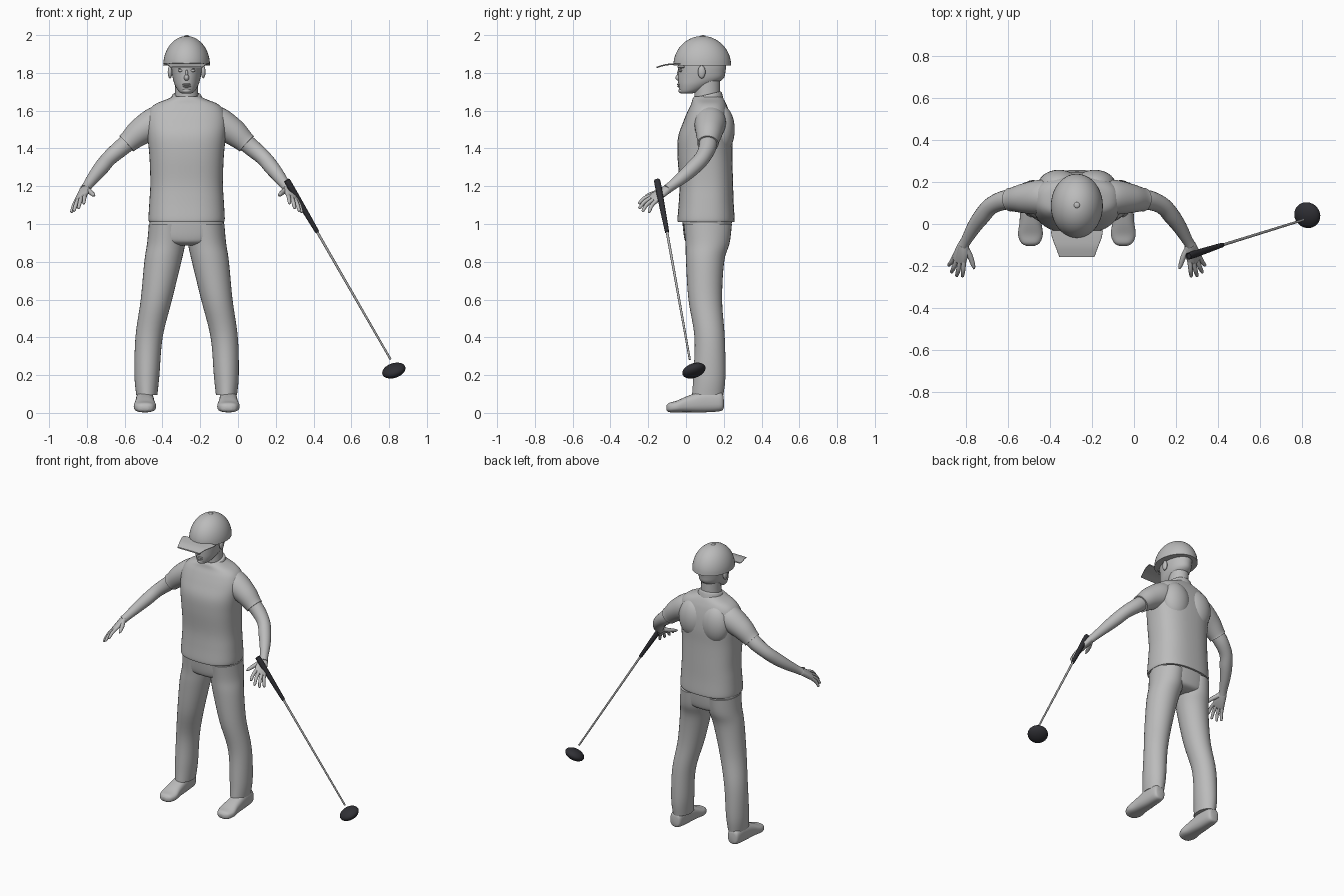
import bpy, bmesh
from math import sin, cos, pi, radians
from mathutils import Vector as V

if "Cube" in bpy.data.objects:
    bpy.data.objects.remove(bpy.data.objects["Cube"])

CX = -0.272  # body centre line


def material(name, r, g, b):
    m = bpy.data.materials.new(name)
    m.use_nodes = True
    m.diffuse_color = (r, g, b, 1)
    m.node_tree.nodes["Principled BSDF"].inputs["Base Color"].default_value = (r, g, b, 1)
    return m


GREY = material("light grey", 0.5, 0.5, 0.5)
DARK = material("dark rubber", 0.03, 0.03, 0.036)
STEEL = material("steel grey", 0.45, 0.45, 0.45)


def finish(name, bm, mat, angle=45):
    bmesh.ops.recalc_face_normals(bm, faces=bm.faces)
    me = bpy.data.meshes.new(name)
    bm.to_mesh(me)
    bm.free()
    me.materials.append(mat)
    ob = bpy.data.objects.new(name, me)
    bpy.context.collection.objects.link(ob)
    bpy.ops.object.select_all(action='DESELECT')
    ob.select_set(True)
    bpy.context.view_layer.objects.active = ob
    bpy.ops.object.shade_smooth_by_angle(angle=radians(angle))
    return ob


def spline(p0, p1, p2, p3, t):
    return 0.5 * (2 * p1 + (p2 - p0) * t + (2 * p0 - 5 * p1 + 4 * p2 - p3) * t * t
                  + (3 * p1 - p0 - 3 * p2 + p3) * t ** 3)


def power(x, n):
    return (1 if x >= 0 else -1) * abs(x) ** (2 / n)


def loft(name, secs, mat=GREY, n=2.0, sides=32, steps=5):
    """Skin smoothed sections, each a centre and two half-axis vectors."""
    full = []
    last = len(secs) - 1
    for i in range(last):
        q = [secs[max(0, min(last, i + k))] for k in (-1, 0, 1, 2)]
        for j in range(steps):
            full.append([spline(*[s[c] for s in q], j / steps) for c in range(3)])
    full.append(secs[-1])
    bm = bmesh.new()
    rings = []
    for c, a, b in full:
        rings.append([bm.verts.new(c + a * power(cos(2 * pi * k / sides), n)
                                   + b * power(sin(2 * pi * k / sides), n)) for k in range(sides)])
    for r, s in zip(rings, rings[1:]):
        for k in range(sides):
            m = (k + 1) % sides
            bm.faces.new((r[k], r[m], s[m], s[k]))
    bm.faces.new(rings[0])
    bm.faces.new(rings[-1])
    return finish(name, bm, mat)


def flat(x, y, z, rx, ry, tilt=0):
    return V((x, y, z)), V((rx, 0, 0)), V((0, ry, tilt))


def tube(name, pts, mat=GREY, sides=20):
    """Round limb through points (x, y, z, radius)."""
    ps = [V(p[:3]) for p in pts]
    secs = []
    for i, p in enumerate(ps):
        t = (ps[min(i + 1, len(ps) - 1)] - ps[max(i - 1, 0)]).normalized()
        u = t.cross(V((0, 0, 1))).normalized()
        secs.append((p, u * pts[i][3], u.cross(t) * pts[i][3]))
    return loft(name, secs, mat, sides=sides)


def ball(name, loc, size, mat=GREY, normal=None):
    bm = bmesh.new()
    bmesh.ops.create_uvsphere(bm, u_segments=28, v_segments=16, radius=1)
    bmesh.ops.scale(bm, vec=size, verts=bm.verts)
    if normal:
        rot = V((0, 0, 1)).rotation_difference(V(normal)).to_matrix()
        bmesh.ops.rotate(bm, matrix=rot, verts=bm.verts)
    bmesh.ops.translate(bm, vec=loc, verts=bm.verts)
    return finish(name, bm, mat)


# Head, neck and face
loft("neck", [flat(CX, .112, z, r, .068) for z, r in ((1.6, .07), (1.68, .062), (1.77, .06))])
loft("head", [flat(CX, *s) for s in (
    (.0, 1.69, .022, .025), (.02, 1.702, .042, .054), (.052, 1.735, .062, .092),
    (.078, 1.77, .073, .12), (.084, 1.81, .079, .125), (.085, 1.85, .08, .127), (.086, 1.9, .075, .11))])
ball("nose", (CX, -.037, 1.775), (.014, .019, .017))
ball("nose_bridge", (CX, -.033, 1.797), (.008, .014, .024))
ball("brow", (CX, -.015, 1.832), (.058, .03, .012))
for i, z in enumerate((1.739, 1.729)):
    ball(("upper_lip", "lower_lip")[i], (CX, -.034, z), (.022, .013, .006))
ball("chin", (CX, -.018, 1.706), (.026, .022, .016))

# Cap with button and visor
loft("cap", [flat(CX, .086, 1.838 + .157 * sin(t), .124 * cos(t), .153 * cos(t))
             for t in [k * pi / 2 / 8.05 for k in range(9)]], sides=40, steps=3)
ball("cap_button", (CX, .09, 1.994), (.014, .014, .006))
loft("visor", [(V((CX, y, z)), V((w, 0, 0)), V((0, 0, .004))) for y, z, w in (
    (-.03, 1.849, .124), (-.065, 1.847, .118), (-.11, 1.842, .101), (-.156, 1.829, .084))], n=6)

# Shirt body and collar
loft("shirt", [flat(CX, *s) for s in (
    (.106, 1.01, .198, .149), (.106, 1.03, .202, .151), (.107, 1.12, .197, .145), (.107, 1.22, .192, .142),
    (.1, 1.36, .197, .145), (.102, 1.46, .207, .144), (.112, 1.54, .213, .127),
    (.118, 1.6, .198, .108), (.12, 1.635, .165, .093), (.117, 1.66, .105, .083), (.115, 1.675, .075, .072))],
    n=2.5, sides=48)
loft("collar", [flat(CX, .114, z, r, r * .96, .016) for z, r in (
    (1.635, .09), (1.665, .083), (1.682, .077), (1.686, .071))])

# Trousers seat
loft("trousers_seat", [flat(CX, .112, z, a, b) for z, a, b in (
    (.885, .08, .07), (.9, .16, .108), (.93, .199, .122), (1.0, .198, .13), (1.04, .19, .13))], n=2.3, sides=40)

for s, side in ((1, "left_"), (-1, "right_")):
    def at(dx, *rest):
        return (CX + s * dx,) + rest

    ball(side + "ear", at(.088, .083, 1.805), (.012, .02, .034))
    ball(side + "eye", at(.032, -.028, 1.812), (.014, .009, .007))
    ball(side + "shoulder_blade", at(.085, .185, 1.5), (.1, .073, .13))

    # Leg and shoe
    loft(side + "trouser_leg", [flat(*at(*p)) for p in (
        (.211, .115, .095, .056, .083), (.21, .124, .2, .066, .085), (.199, .125, .4, .072, .08),
        (.16, .102, .6, .083, .089), (.126, .101, .8, .098, .101), (.108, .114, .9, .101, .117),
        (.1, .115, 1.0, .1, .128))])
    loft(side + "shoe", [(V(at(.221, y, (lo + hi) / 2)), V((w, 0, 0)), V((0, 0, (hi - lo) / 2)))
                         for y, w, lo, hi in (
        (.2, .018, .03, .07), (.185, .04, .01, .11), (.1, .047, .003, .118), (.01, .052, .003, .09),
        (-.05, .059, .003, .064), (-.09, .044, .004, .053), (-.104, .02, .014, .038))], n=2.6)

    # Sleeve and arm
    tube(side + "sleeve", [at(.07, .125, 1.57, .07), at(.16, .128, 1.538, .084), at(.25, .122, 1.485, .071),
                           at(.305, .117, 1.437, .057), at(.318, .116, 1.425, .056)], sides=32)
    tube(side + "arm", [at(.29, .118, 1.45, .048), at(.35, .112, 1.4, .046), at(.41, .085, 1.348, .041),
                        at(.45, .04, 1.3, .04), at(.49, -.015, 1.25, .034), at(.525, -.075, 1.203, .026),
                        at(.54, -.1, 1.184, .025)])

    # Palm hulled over the wrist and knuckles
    knuckles = [at(.538, -.18, 1.152), at(.556, -.182, 1.14), at(.573, -.172, 1.13), at(.584, -.157, 1.123)]
    tips = [at(.545, -.252, 1.108), at(.573, -.25, 1.082), at(.598, -.232, 1.067), at(.611, -.198, 1.06)]
    bm = bmesh.new()
    for c, r in [(k, .011) for k in knuckles] + [(at(.533, -.095, 1.189), .02), (at(.548, -.1, 1.178), .02),
                                                (at(.525, -.135, 1.178), .013)]:
        made = bmesh.ops.create_icosphere(bm, subdivisions=2, radius=r)["verts"]
        bmesh.ops.translate(bm, vec=c, verts=made)
    hull = bmesh.ops.convex_hull(bm, input=bm.verts)
    bmesh.ops.delete(bm, geom=[v for v in hull["geom_interior"] if isinstance(v, bmesh.types.BMVert)],
                     context='VERTS')
    finish(side + "palm", bm, GREY, 70)

    # Fingers bend slightly downward, thumb points inward
    for i, (k, t) in enumerate(zip(knuckles, tips)):
        a, b = V(k), V(t)
        mid = a.lerp(b, .5) + V((0, -.004, .006))
        tube(side + "finger_%d" % (i + 1), [(*a, .0115), (*mid, .0105), (*a.lerp(b, .92), .008), (*b, .003)],
             sides=12)
    tube(side + "thumb", [at(.53, -.115, 1.182, .016), at(.508, -.155, 1.168, .0135),
                          at(.494, -.195, 1.155, .01), at(.488, -.214, 1.15, .004)], sides=12)

# Golf club: grip, shaft and tilted head
top, low, end = V((.262, -.152, 1.225)), V((.42, -.1, .957)), V((.808, .02, .283))
tube("club_grip", [(*top, .012), (*top.lerp(low, .015), .017), (*top.lerp(low, .5), .015), (*low, .011)], DARK)
tube("club_shaft", [(*top.lerp(low, .9), .007), (*end, .0055)], STEEL, sides=16)
ball("club_head", (.825, .042, .224), (.064, .064, .035), DARK, (-.33, -.36, 1))
